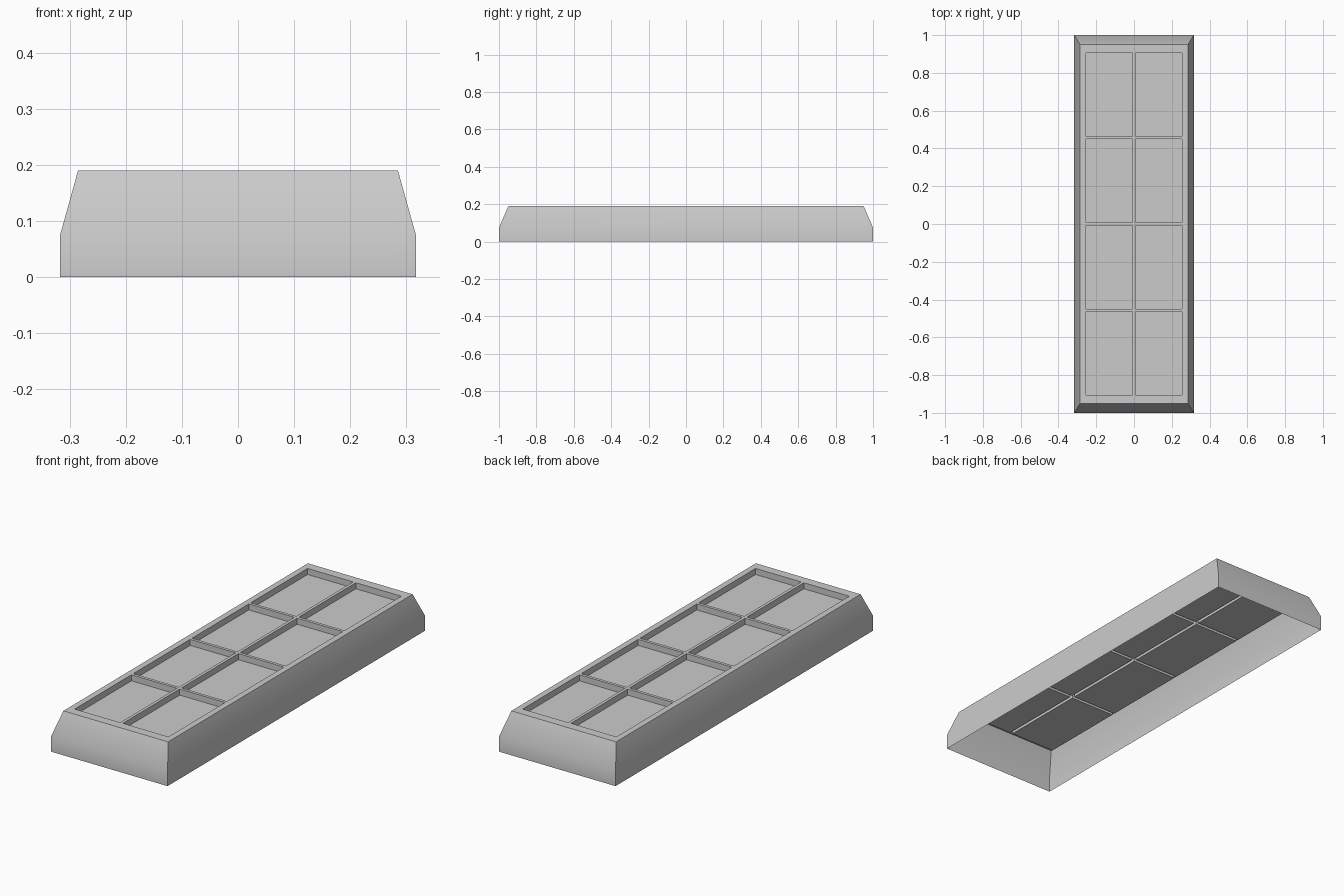
import bpy, bmesh, math

if "Cube" in bpy.data.objects:
    bpy.data.objects.remove(bpy.data.objects["Cube"])

# Key sizes
TOP_X, TOP_Y, TOP_Z = 0.285, 0.95, 0.19      # top rim outline
BASE_X, BASE_Y, BEND_Z = 0.317, 1.0, 0.075   # base outline and bend height
PANEL_X, PANEL_Y = 0.255, 0.905              # outer limits of the pockets
RIB, DEPTH = 0.015, 0.03                     # rib width and pocket depth


def stations(outer, limit, count):
    """Grid lines across the top: border, then pocket / rib / pocket ..."""
    size = (2 * limit - (count - 1) * RIB) / count
    lines = [-outer]
    for i in range(count):
        start = -limit + i * (size + RIB)
        lines += [start, start + size]
    return lines + [outer]


bm = bmesh.new()
xs = stations(TOP_X, PANEL_X, 2)
ys = stations(TOP_Y, PANEL_Y, 4)

# Top face laid out as a grid of rim, ribs and pockets
grid = [[bm.verts.new((x, y, TOP_Z)) for y in ys] for x in xs]
pockets = []
for i in range(len(xs) - 1):
    for j in range(len(ys) - 1):
        f = bm.faces.new((grid[i][j], grid[i + 1][j], grid[i + 1][j + 1], grid[i][j + 1]))
        if i % 2 and j % 2:
            pockets.append(f)

# Sloped then vertical outer walls, open underneath
edges = [e for e in bm.edges if e.is_boundary]
for z, sx, sy in ((BEND_Z, BASE_X / TOP_X, BASE_Y / TOP_Y), (0.0, 1, 1)):
    geom = bmesh.ops.extrude_edge_only(bm, edges=edges)["geom"]
    for v in (g for g in geom if isinstance(g, bmesh.types.BMVert)):
        v.co = (v.co.x * sx, v.co.y * sy, z)
    edges = [g for g in geom if isinstance(g, bmesh.types.BMEdge)]

# Sink each pocket: walls follow down to the floor
for f in pockets:
    top = list(f.verts)
    floor = [bm.verts.new((v.co.x, v.co.y, TOP_Z - DEPTH)) for v in top]
    bm.faces.remove(f)
    bm.faces.new(floor)
    for k in range(4):
        n = (k + 1) % 4
        bm.faces.new((top[k], top[n], floor[n], floor[k]))

bmesh.ops.dissolve_limit(bm, angle_limit=math.radians(1), verts=bm.verts[:], edges=[
    e for e in bm.edges if min(v.co.z for v in e.verts) < TOP_Z and
    max(abs(v.co.x) for v in e.verts) > PANEL_X + 0.01 or
    max(abs(v.co.y) for v in e.verts) > TOP_Y + 0.01])

# Consistent normals with the top facing up
bmesh.ops.recalc_face_normals(bm, faces=bm.faces[:])
bm.normal_update()
if sum(f.normal.z * f.calc_area() for f in bm.faces) < 0:
    bmesh.ops.reverse_faces(bm, faces=bm.faces[:])

mesh = bpy.data.meshes.new("panelled_cover")
bm.to_mesh(mesh)
bm.free()
cover = bpy.data.objects.new("panelled_cover", mesh)
bpy.context.collection.objects.link(cover)
bpy.context.view_layer.objects.active = cover
cover.select_set(True)
bpy.ops.object.shade_smooth_by_angle(angle=math.radians(35))
